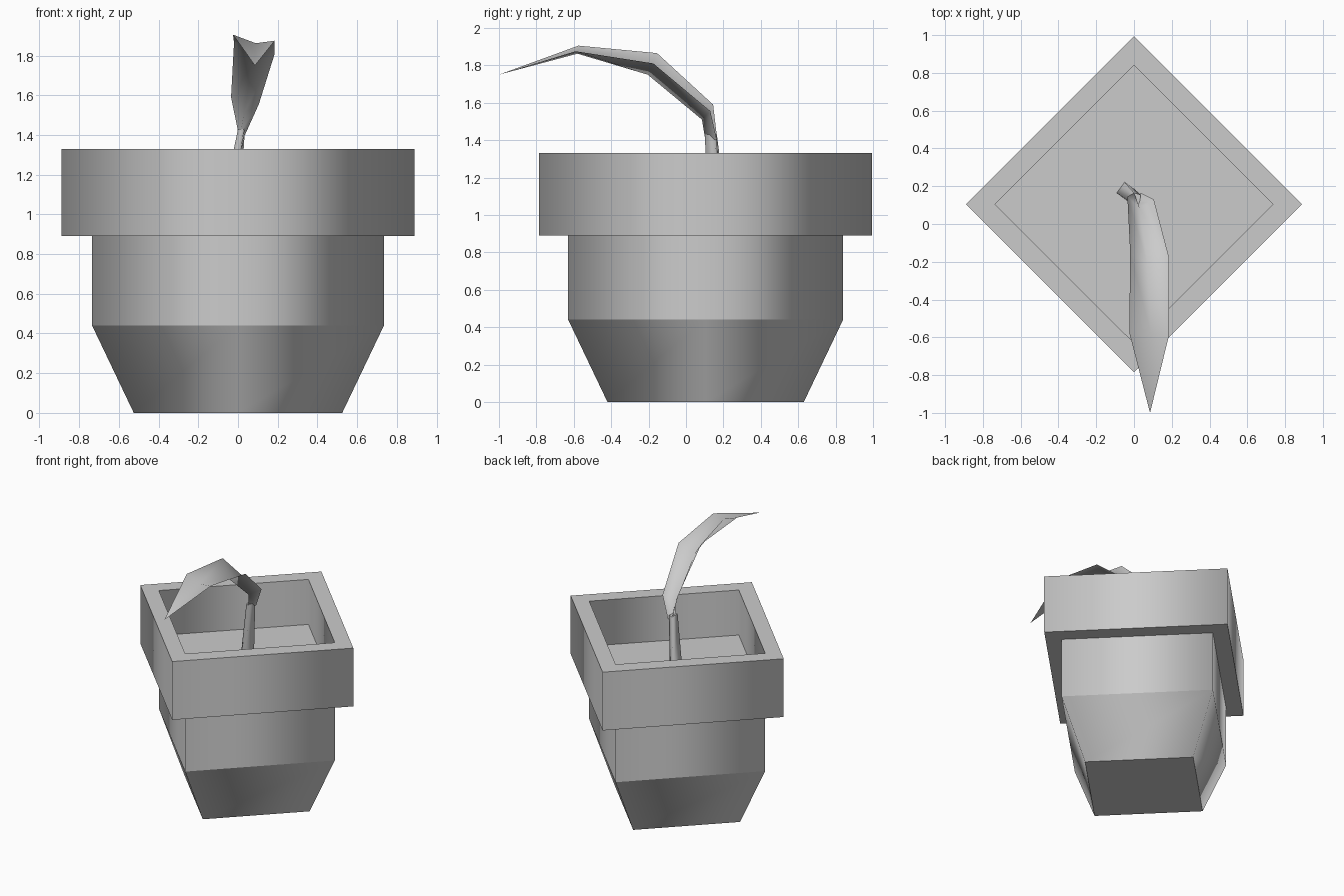
import bpy, bmesh, math
from mathutils import Vector

cube = bpy.data.objects.get("Cube")
if cube:
    bpy.data.objects.remove(cube, do_unlink=True)

GREY = (0.6, 0.6, 0.6, 1.0)
mat = bpy.data.materials.new("plain grey")
mat.use_nodes = True
mat.diffuse_color = GREY
bsdf = next(n for n in mat.node_tree.nodes if n.type == 'BSDF_PRINCIPLED')
bsdf.inputs["Base Color"].default_value = GREY
bsdf.inputs["Roughness"].default_value = 0.9


def loft(name, sections, closed=True, caps=False, sharp_rings=False):
    """Skin a row of equal sized point lists; a one-point section is a tip."""
    bm = bmesh.new()
    rows = [[bm.verts.new(p) for p in s] for s in sections]
    for a, b in zip(rows, rows[1:]):
        n = len(a)
        for i in range(n if closed else n - 1):
            j = (i + 1) % n
            top = [b[0]] if len(b) == 1 else [b[j], b[i]]
            bm.faces.new([a[i], a[j]] + top).smooth = True
    if caps:
        for row in (rows[0], rows[-1]):
            bm.faces.new(row)
    bmesh.ops.recalc_face_normals(bm, faces=bm.faces[:])
    if sharp_rings:
        for row in rows:
            for i, v in enumerate(row):
                edge = bm.edges.get((v, row[(i + 1) % len(row)]))
                edge.smooth = False
    mesh = bpy.data.meshes.new(name)
    bm.to_mesh(mesh)
    bm.free()
    mesh.materials.append(mat)
    obj = bpy.data.objects.new(name, mesh)
    bpy.context.collection.objects.link(obj)
    return obj


def diamond(radius, z, x=0.0, y=0.0, spin=0.0):
    return [Vector((x + radius * math.cos(spin + i * math.pi / 2),
                    y + radius * math.sin(spin + i * math.pi / 2), z))
            for i in range(4)]


# Four-sided pot: tapered foot, straight body, wide rim, inner wall and soil
pot_profile = [(0.525, 0), (0.735, 0.44), (0.735, 0.89), (0.89, 0.89),
               (0.89, 1.33), (0.735, 1.33), (0.735, 0.99)]
loft("pot", [diamond(r, z, y=0.105) for r, z in pot_profile],
     caps=True, sharp_rings=True)

# Leaning stem, from a square foot in the soil to a narrow neck
neck = [(0.035, 0.155, 1.43), (0.0, 0.165, 1.43),
        (0.0, 0.10, 1.43), (0.03, 0.10, 1.43)]
loft("stem", [diamond(0.05, 0.99, -0.042, 0.172, 0.15), neck], caps=True)

# Arched leaf with a folded section: left edge, keel, right edge
loft("leaf", [
    [(0.0, 0.165, 1.42), (0.015, 0.10, 1.42), (0.035, 0.165, 1.40)],
    [(-0.035, 0.145, 1.59), (0.03, 0.085, 1.51), (0.105, 0.13, 1.555)],
    [(-0.02, -0.155, 1.865), (0.07, -0.205, 1.75), (0.185, -0.175, 1.81)],
    [(-0.025, -0.575, 1.905), (0.09, -0.58, 1.862), (0.185, -0.59, 1.875)],
    [(0.085, -1.0, 1.75)],
], closed=False)
